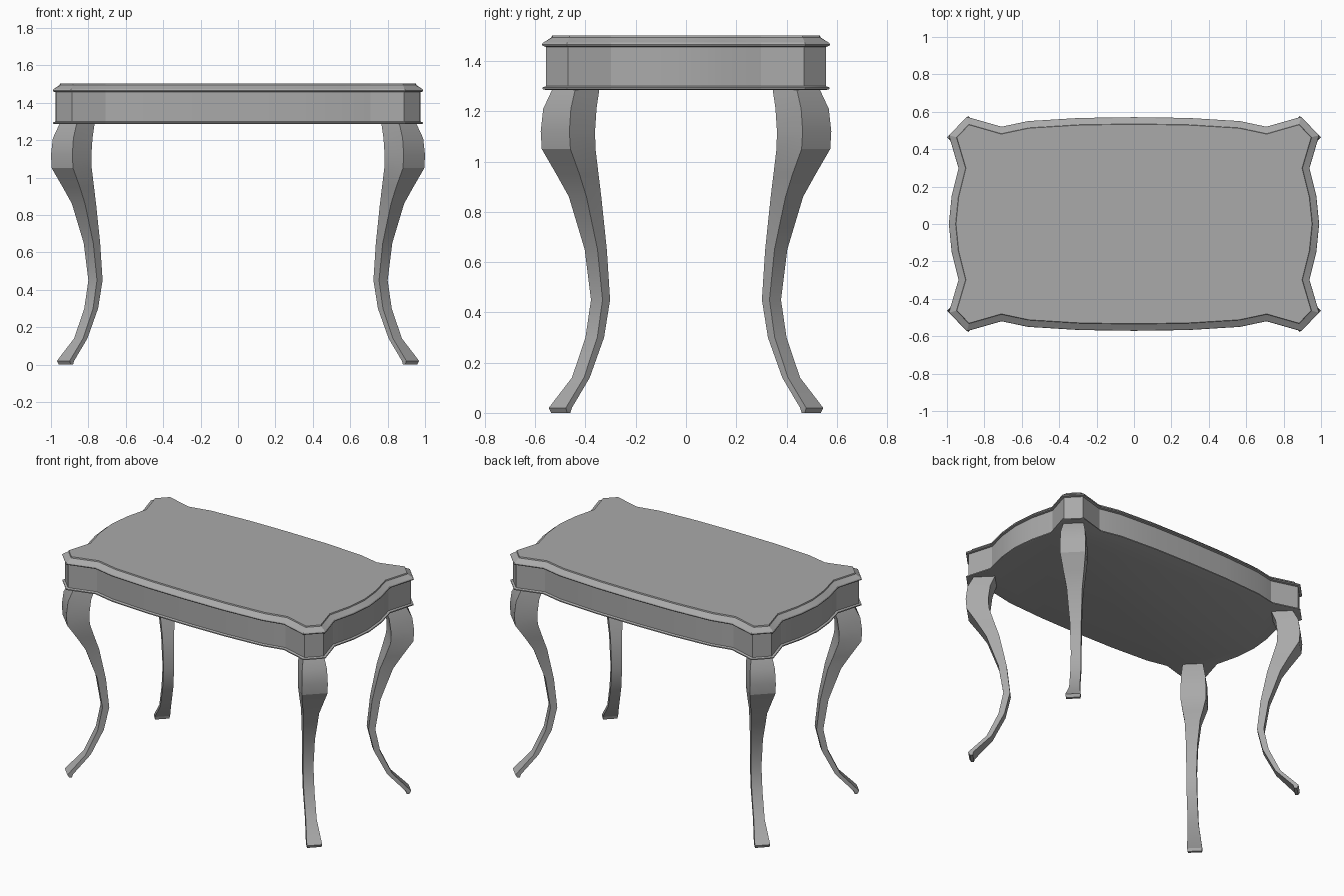
import bpy, bmesh, math
from mathutils import Vector

cube = bpy.data.objects.get("Cube")
if cube:
    bpy.data.objects.remove(cube, do_unlink=True)

grey = bpy.data.materials.new("plain grey")
grey.use_nodes = True
colour = (0.4, 0.4, 0.4, 1)
grey.diffuse_color = colour
grey.node_tree.nodes["Principled BSDF"].inputs["Base Color"].default_value = colour


def loft(name, rings):
    """Skin a list of equal-length closed rings and cap both ends."""
    bm = bmesh.new()
    loops = [[bm.verts.new(p) for p in ring] for ring in rings]
    n = len(loops[0])
    for low, high in zip(loops, loops[1:]):
        for i in range(n):
            j = (i + 1) % n
            bm.faces.new((low[i], low[j], high[j], high[i]))
    bm.faces.new(loops[0][::-1])
    bm.faces.new(loops[-1])
    bmesh.ops.recalc_face_normals(bm, faces=bm.faces)
    mesh = bpy.data.meshes.new(name)
    bm.to_mesh(mesh)
    bm.free()
    mesh.materials.append(grey)
    obj = bpy.data.objects.new(name, mesh)
    bpy.context.collection.objects.link(obj)
    bpy.ops.object.select_all(action='DESELECT')
    obj.select_set(True)
    bpy.context.view_layer.objects.active = obj
    bpy.ops.object.shade_smooth_by_angle(angle=math.radians(25))
    return obj


def inset(points, d):
    """Mitred inward offset of a counter-clockwise outline."""
    result = []
    for i, p in enumerate(points):
        a = (p - points[i - 1]).normalized()
        b = (points[(i + 1) % len(points)] - p).normalized()
        na, nb = Vector((-a.y, a.x)), Vector((-b.y, b.x))
        result.append(p + (na + nb) * d / (1 + na.dot(nb)))
    return result


# Serpentine outline: one quarter, mirrored around
quarter = [Vector(p) for p in (
    (0.99, 0), (0.975, 0.15), (0.938, 0.298), (0.99, 0.474), (0.893, 0.573),
    (0.708, 0.52), (0.567, 0.55), (0.29, 0.567), (0, 0.571))]
half = quarter + [Vector((-p.x, p.y)) for p in quarter[-2::-1]]
outline = half + [Vector((p.x, -p.y)) for p in half[-2:0:-1]]


def moulding(name, profile):
    return loft(name, [[(p.x, p.y, z) for p in inset(outline, d)] for z, d in profile])


# Apron with bottom bead, and moulded top (height, inset)
moulding("apron", [(1.285, 0.012), (1.288, 0.002), (1.295, 0.002),
                   (1.3, 0.015), (1.46, 0.015)])
moulding("table_top", [(1.456, 0.015), (1.46, 0.002), (1.466, 0), (1.473, 0.004),
                       (1.478, 0.012), (1.494, 0.036), (1.502, 0.038)])

# Cabriole leg: height, x of outer, middle and inner edges
stations = [
    (0, 0.958, 0.895, 0.882), (0.02, 0.968, 0.9, 0.876),
    (0.14, 0.876, 0.828, 0.805), (0.3, 0.822, 0.775, 0.748),
    (0.45, 0.8, 0.754, 0.724), (0.65, 0.825, 0.774, 0.737),
    (0.86, 0.888, 0.818, 0.759), (0.95, 0.938, 0.846, 0.77),
    (1.05, 0.996, 0.882, 0.782), (1.12, 1.0, 0.886, 0.784),
    (1.21, 0.99, 0.88, 0.778), (1.3, 0.948, 0.86, 0.765)]
SHIFT = 0.422  # table is this much narrower than long, per half


def leg(name, sx, sy):
    rings = []
    for z, outer, mid, inner in stations:
        far = inner + outer - mid
        corners = ((outer, mid), (mid, outer), (inner, far), (far, inner))
        rings.append([(sx * x, sy * (y - SHIFT), z) for x, y in corners])
    loft(name, rings)


for side, sx in (("left", 1), ("right", -1)):
    for end, sy in (("front", -1), ("back", 1)):
        leg(f"{end}_{side}_leg", sx, sy)
